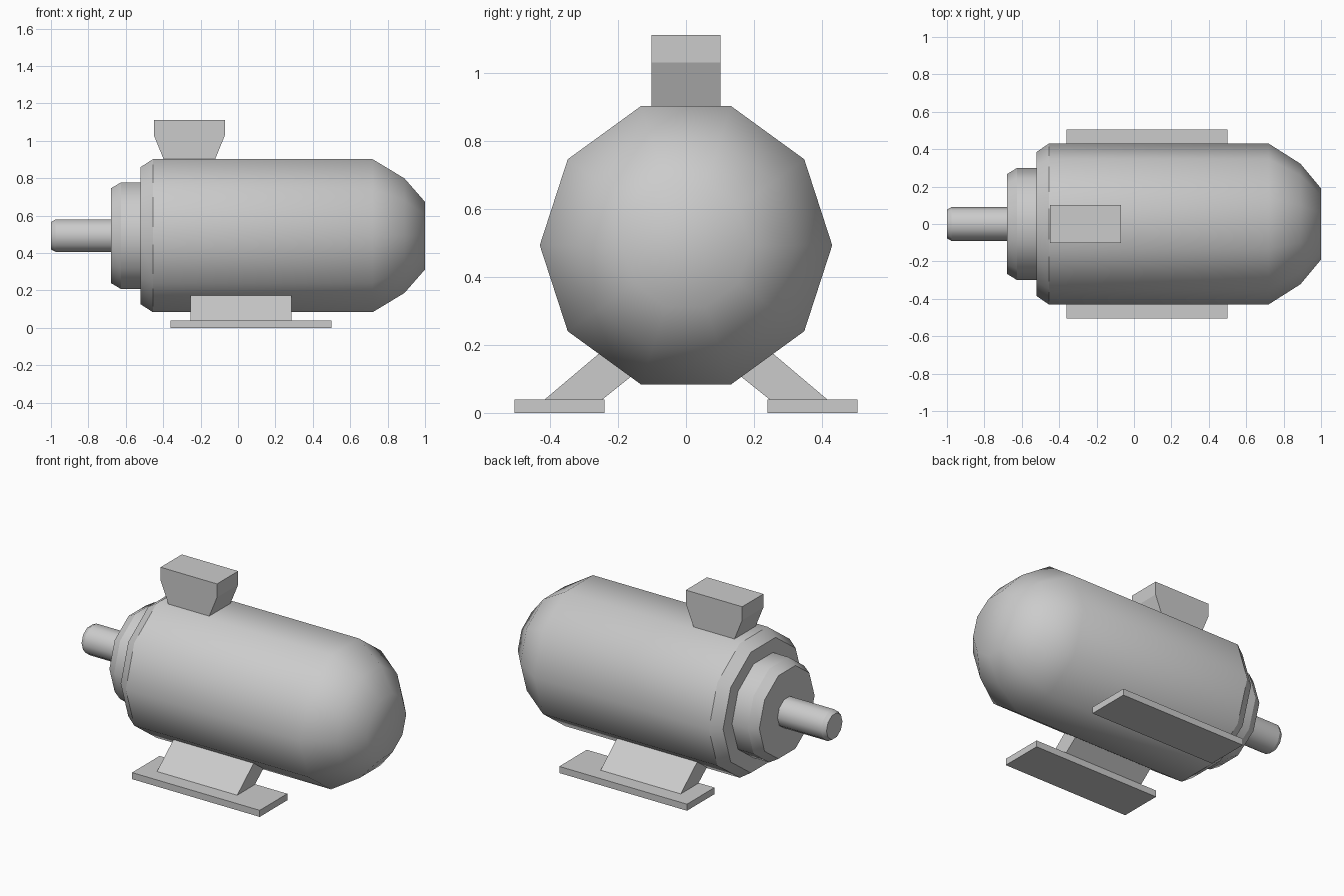
import bpy
import bmesh
from math import cos, sin, tau

cube = bpy.data.objects.get("Cube")
if cube:
    bpy.data.objects.remove(cube, do_unlink=True)

AXIS_Z = 0.493
SIDES = 10

grey = bpy.data.materials.new("painted grey metal")
grey.use_nodes = True
grey.diffuse_color = (0.6, 0.6, 0.6, 1)
grey.node_tree.nodes["Principled BSDF"].inputs["Base Color"].default_value = (0.6, 0.6, 0.6, 1)


def finish(name, bm):
    bmesh.ops.recalc_face_normals(bm, faces=bm.faces)
    mesh = bpy.data.meshes.new(name)
    bm.to_mesh(mesh)
    bm.free()
    mesh.materials.append(grey)
    obj = bpy.data.objects.new(name, mesh)
    bpy.context.collection.objects.link(obj)
    return obj


def turned(name, profile):
    """Ten-sided solid turned about x; profile holds (x, radius, sharp rim)."""
    bm = bmesh.new()
    rings = []
    for x, r, sharp in profile:
        rings.append([bm.verts.new((x, r * cos(tau * i / SIDES), AXIS_Z + r * sin(tau * i / SIDES)))
                      for i in range(SIDES)])
    for a, b in zip(rings, rings[1:]):
        for i in range(SIDES):
            j = (i + 1) % SIDES
            bm.faces.new((a[i], a[j], b[j], b[i]))
    bm.faces.new(rings[0])
    bm.faces.new(rings[-1])
    for f in bm.faces:
        f.smooth = True
    for ring, (x, r, sharp) in zip(rings, profile):
        for i in range(SIDES):
            bm.edges.get((ring[i], ring[(i + 1) % SIDES])).smooth = not sharp
    return finish(name, bm)


def prism(name, outline, depth):
    """Extrude an outline of 3D points along the depth vector."""
    bm = bmesh.new()
    face = bm.faces.new([bm.verts.new(p) for p in outline])
    new = bmesh.ops.extrude_face_region(bm, geom=[face])["geom"]
    bmesh.ops.translate(bm, vec=depth, verts=[v for v in new if isinstance(v, bmesh.types.BMVert)])
    return finish(name, bm)


# Motor housing with a chamfered front and a domed rear
turned("motor_housing", [(-0.52, 0.386, True), (-0.455, 0.43, True), (0.72, 0.43, False),
                         (0.89, 0.322, False), (1.0, 0.19, False)])
# Stepped flange and drive shaft
turned("front_flange", [(-0.68, 0.266, True), (-0.625, 0.3, True), (-0.51, 0.3, True)])
turned("drive_shaft", [(-1.0, 0.077, True), (-0.975, 0.091, True), (-0.67, 0.091, True)])

# Terminal box, tapered towards the housing
box = [(-0.45, 1.112), (-0.07, 1.112), (-0.07, 1.03), (-0.125, 0.895), (-0.395, 0.895), (-0.45, 1.03)]
prism("terminal_box", [(x, -0.102, z) for x, z in box], (0, 0.204, 0))

# Slanted legs on flat foot plates
leg = [(0.415, 0.03), (0.415, 0.04), (0.19, 0.23), (0.08, 0.172), (0.245, 0.04), (0.245, 0.03)]
foot = [(0.24, 0), (0.505, 0), (0.505, 0.04), (0.24, 0.04)]
for side, s in (("left", 1), ("right", -1)):
    where = "back" if s > 0 else "front"
    prism(where + "_leg", [(-0.255, s * y, z) for y, z in leg], (0.54, 0, 0))
    prism(where + "_foot_plate", [(-0.36, s * y, z) for y, z in foot], (0.86, 0, 0))
